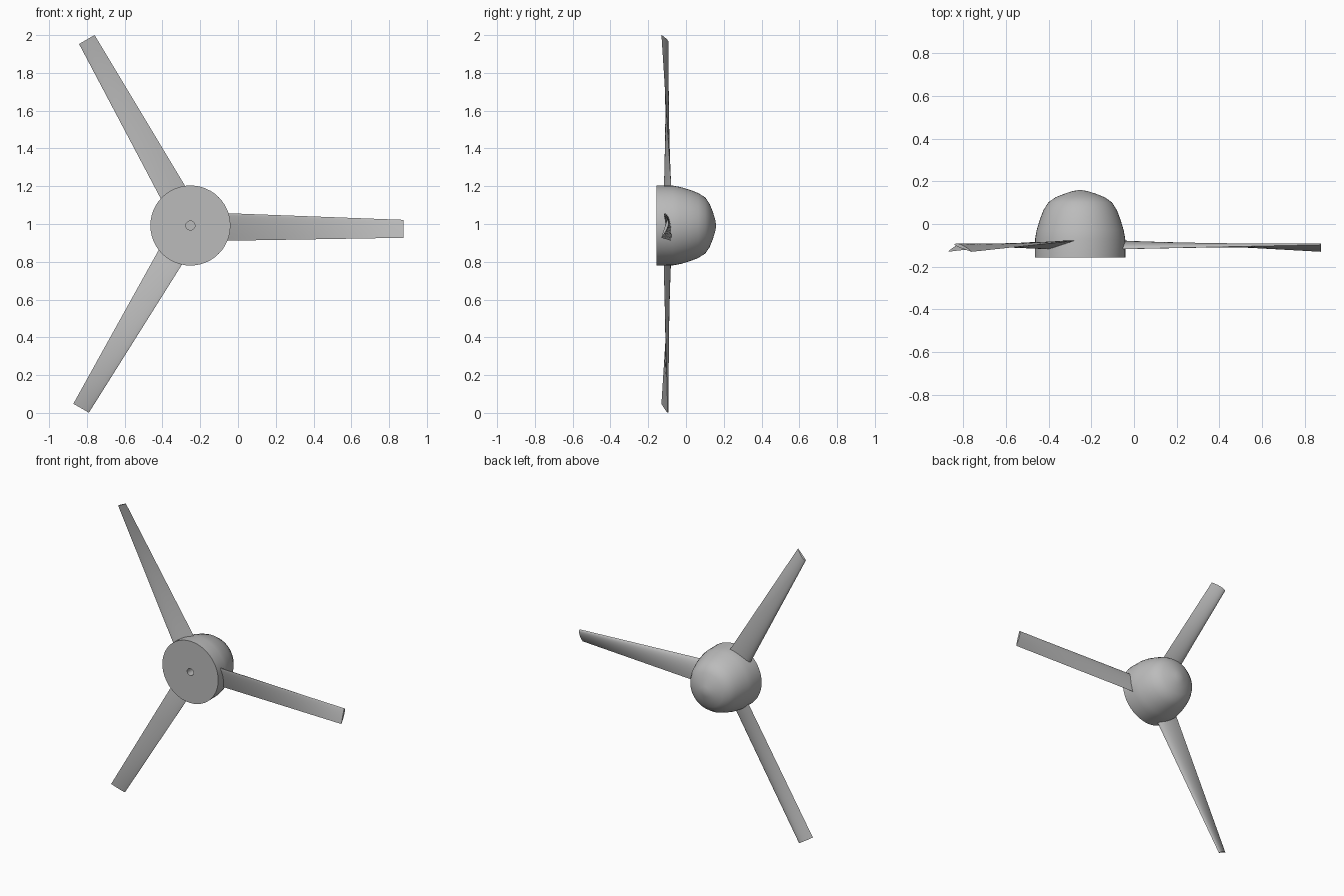
import bpy, bmesh, math
from mathutils import Matrix, Vector

cube = bpy.data.objects.get("Cube")
if cube:
    bpy.data.objects.remove(cube, do_unlink=True)

CENTRE = Vector((-0.252, 0, 0.992))

grey = bpy.data.materials.new("plain grey")
grey.use_nodes = True
grey.diffuse_color = (0.5, 0.5, 0.5, 1)
grey.node_tree.nodes["Principled BSDF"].inputs["Base Color"].default_value = (0.5, 0.5, 0.5, 1)


def finish(name, bm, angle):
    bmesh.ops.remove_doubles(bm, verts=bm.verts, dist=1e-5)
    bmesh.ops.recalc_face_normals(bm, faces=bm.faces)
    mesh = bpy.data.meshes.new(name)
    bm.to_mesh(mesh)
    bm.free()
    obj = bpy.data.objects.new(name, mesh)
    obj.location = CENTRE
    mesh.materials.append(grey)
    bpy.context.collection.objects.link(obj)
    bpy.ops.object.select_all(action='DESELECT')
    obj.select_set(True)
    bpy.context.view_layer.objects.active = obj
    bpy.ops.object.shade_smooth_by_angle(angle=math.radians(angle))
    return obj


# Hub: domed spinner with a flat front and a small shaft hole, (radius, y)
profile = [(0, -0.10), (0.024, -0.10), (0.024, -0.157), (0.212, -0.157),
           (0.211, -0.07), (0.204, -0.03), (0.189, 0.02), (0.172, 0.065),
           (0.148, 0.102), (0.115, 0.125), (0.075, 0.141), (0.035, 0.154), (0, 0.16)]
bm = bmesh.new()
verts = [bm.verts.new((r, y, 0)) for r, y in profile]
edges = [bm.edges.new(pair) for pair in zip(verts, verts[1:])]
bmesh.ops.spin(bm, geom=verts + edges, cent=(0, 0, 0), axis=(0, 1, 0),
               angle=math.tau, steps=48)
finish("hub", bm, 35)


def section(t, thickness):
    """Aerofoil loop at t along the blade: rounded leading edge, sharp trailing edge."""
    x = 0.17 + t * 0.957
    lead = Vector((x, -0.118 + 0.021 * t, 0.066 - 0.036 * t))
    trail = Vector((x, -0.077 - 0.053 * t, -0.081 + 0.016 * t))
    chord = trail - lead
    back = Vector((0, -chord.z, chord.y)).normalized()
    steps = 10
    bulge = [math.sqrt(c) * (1 - c) * 2.6 for c in [(i / steps) ** 1.6 for i in range(steps + 1)]]
    upper = [lead + chord * (i / steps) ** 1.6 + back * thickness * bulge[i]
             for i in range(steps + 1)]
    lower = [lead + chord * (i / steps) ** 1.6 - back * thickness * 0.2 * bulge[i]
             for i in range(steps - 1, 0, -1)]
    return upper + lower


# Three twisted, tapering blades
for k, name in enumerate(("left_blade", "upper_right_blade", "lower_right_blade")):
    bm = bmesh.new()
    turn = Matrix.Rotation(-k * math.tau / 3, 4, 'Y')
    rings = []
    for i in range(13):
        t = i / 12
        rings.append([bm.verts.new(turn @ p) for p in section(t, 0.02 - 0.007 * t)])
    for a, b in zip(rings, rings[1:]):
        for j in range(len(a)):
            n = (j + 1) % len(a)
            bm.faces.new((a[j], a[n], b[n], b[j]))
    bm.faces.new(rings[0])
    bm.faces.new(rings[-1])
    finish(name, bm, 50)
